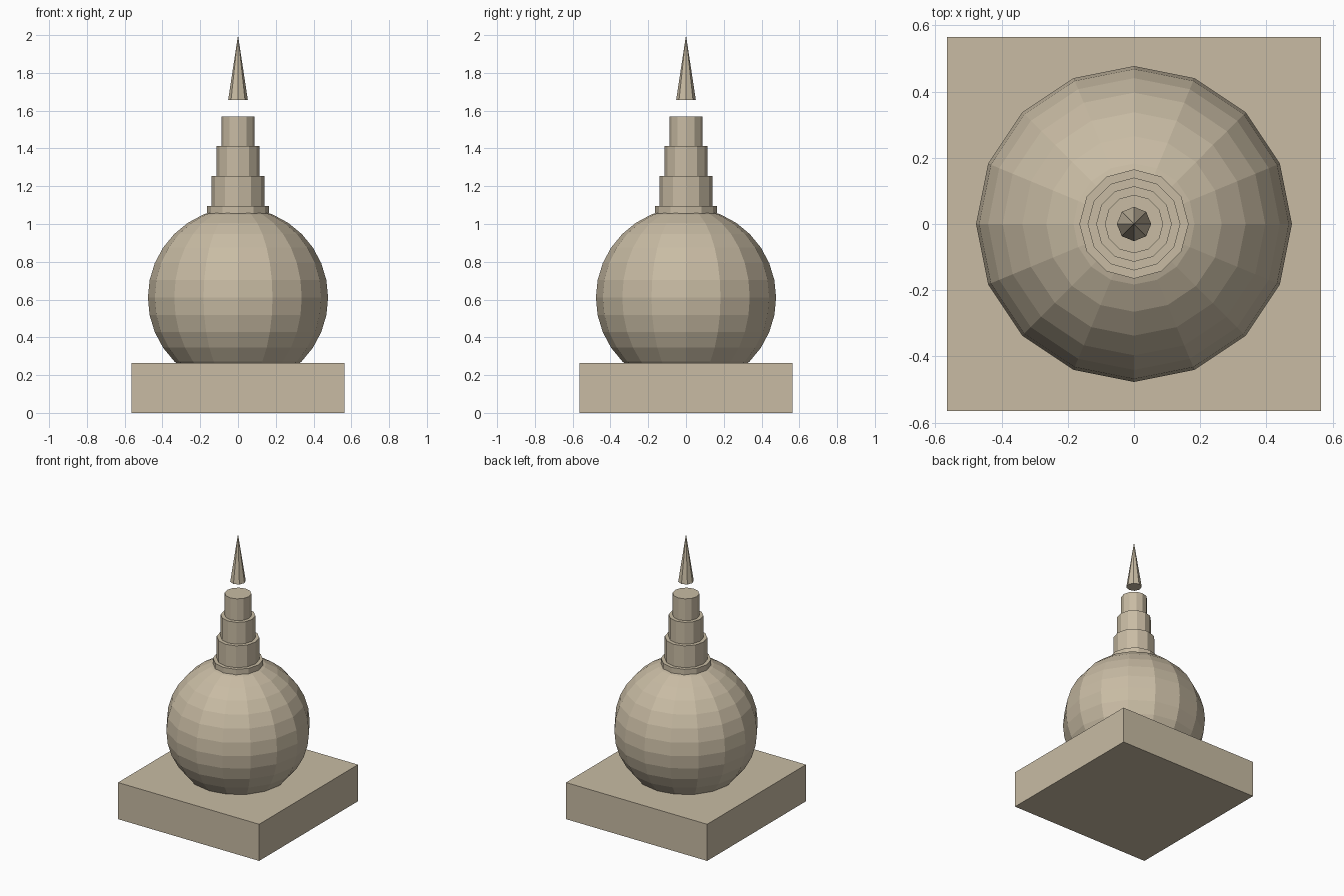
import bpy, math

if "Cube" in bpy.data.objects:
    bpy.data.objects.remove(bpy.data.objects["Cube"])

stone = bpy.data.materials.new("stone")
stone.diffuse_color = (0.58, 0.50, 0.37, 1)
stone.use_nodes = True
stone.node_tree.nodes["Principled BSDF"].inputs["Base Color"].default_value = stone.diffuse_color


def finish(name):
    ob = bpy.context.object
    ob.name = name
    ob.data.materials.append(stone)
    return ob


# Square plinth
bpy.ops.mesh.primitive_cube_add(size=1, location=(0, 0, 0.1325))
base = finish("plinth")
base.scale = (1.13, 1.13, 0.265)

# Round dome, sunk into the plinth
bpy.ops.mesh.primitive_uv_sphere_add(segments=16, ring_count=16, radius=0.477,
                                     location=(0, 0, 0.61))
finish("dome")

# Stepped tiers, each narrower than the one below
STEP = 0.158
for i, radius in enumerate((0.165, 0.14, 0.114, 0.088)):
    bpy.ops.mesh.primitive_cylinder_add(vertices=12, radius=radius, depth=STEP,
                                        location=(0, 0, 0.938 + STEP * (i + 0.5)))
    finish(f"tier_{i + 1}")

# Pointed finial floating above the tiers
bpy.ops.mesh.primitive_cone_add(vertices=8, radius1=0.052, radius2=0, depth=0.343,
                                location=(0, 0, 2 - 0.343 / 2))
finish("finial")
